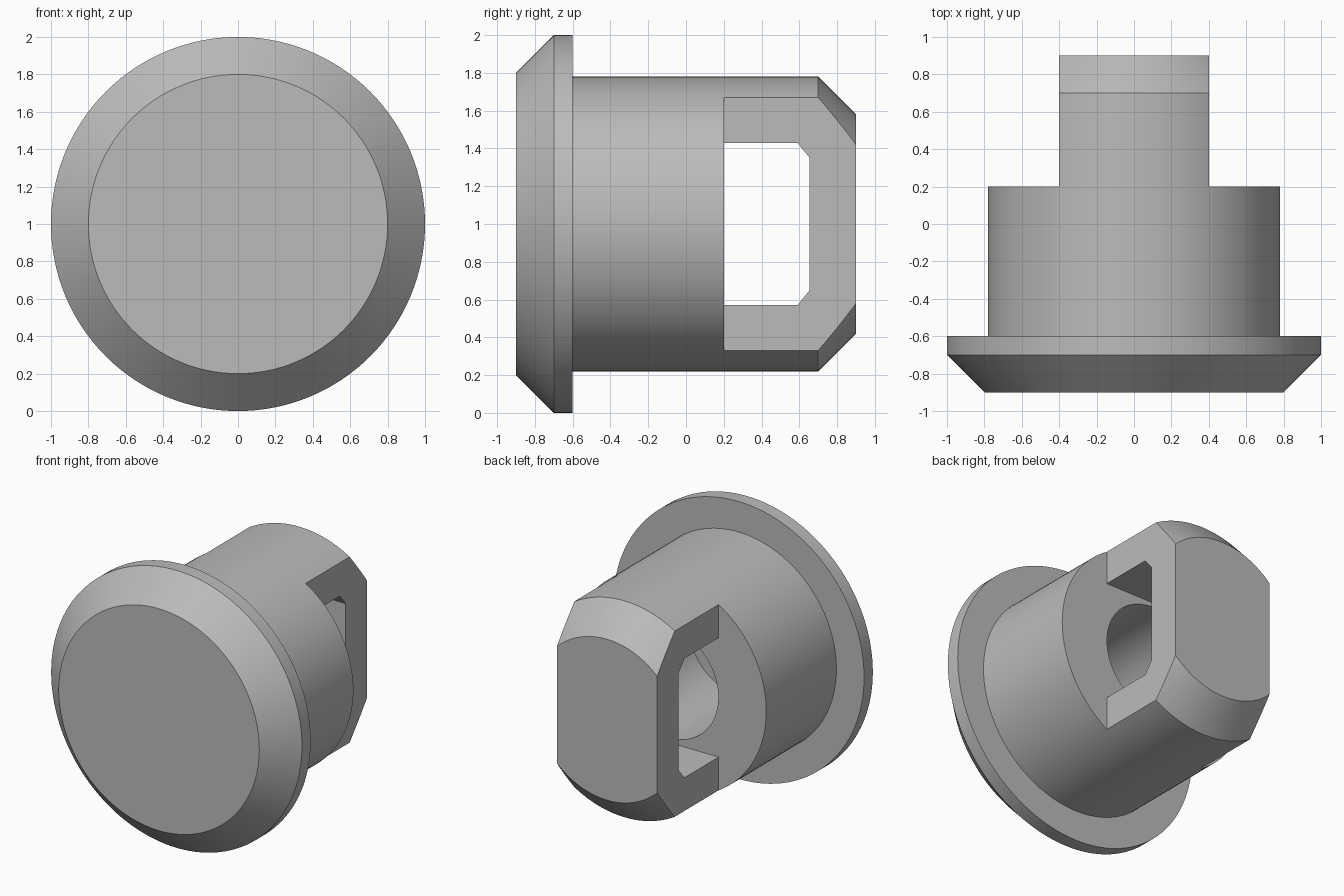
import bpy, bmesh, math

SEGMENTS = 128
AXIS_Z = 1.0

cube = bpy.data.objects.get("Cube")
if cube:
    bpy.data.objects.remove(cube, do_unlink=True)

grey = bpy.data.materials.new("plain_grey")
grey.use_nodes = True
colour = (0.5, 0.5, 0.5, 1)
grey.diffuse_color = colour
grey.node_tree.nodes["Principled BSDF"].inputs["Base Color"].default_value = colour


def finish(name, bm):
    bmesh.ops.recalc_face_normals(bm, faces=bm.faces)
    mesh = bpy.data.meshes.new(name)
    bm.to_mesh(mesh)
    bm.free()
    mesh.materials.append(grey)
    obj = bpy.data.objects.new(name, mesh)
    bpy.context.collection.objects.link(obj)
    return obj


def turned(name, profile):
    """Closed solid turned about the y axis from (radius, y) pairs."""
    bm = bmesh.new()
    rings = []
    for r, y in profile:
        angles = [2 * math.pi * i / SEGMENTS for i in range(SEGMENTS)]
        rings.append([bm.verts.new((r * math.cos(a), y, AXIS_Z + r * math.sin(a)))
                      for a in angles])
    for a, b in zip(rings, rings[1:]):
        for i in range(SEGMENTS):
            j = (i + 1) % SEGMENTS
            bm.faces.new((a[i], a[j], b[j], b[i]))
    bm.faces.new(rings[0])
    bm.faces.new(rings[-1])
    return finish(name, bm)


def prism(name, outline, x0, x1):
    """Solid pushed along x from a (y, height above axis) outline."""
    bm = bmesh.new()
    face = bm.faces.new([bm.verts.new((x0, y, AXIS_Z + h)) for y, h in outline])
    pushed = bmesh.ops.extrude_face_region(bm, geom=[face])
    verts = [v for v in pushed["geom"] if isinstance(v, bmesh.types.BMVert)]
    bmesh.ops.translate(bm, verts=verts, vec=(x1 - x0, 0, 0))
    return finish(name, bm)


# Flanged cap, barrel and chamfered end in one turned piece
plug = turned("flanged_plug", [(0.8, -0.9), (1, -0.7), (1, -0.6),
                               (0.78, -0.6), (0.78, 0.7), (0.58, 0.9)])

# Side flats, clipped-corner window and blind bore
side = [(0.2, -1.2), (1.2, -1.2), (1.2, 1.2), (0.2, 1.2)]
window = [(0.2, -0.43), (0.59, -0.43), (0.655, -0.35),
          (0.655, 0.35), (0.59, 0.43), (0.2, 0.43)]
cutters = [prism("left_flat_cutter", side, 0.4, 1.2),
           prism("right_flat_cutter", side, -1.2, -0.4),
           prism("window_cutter", window, -0.6, 0.6),
           turned("bore_cutter", [(0.398, -0.6), (0.398, 0.3)])]

bpy.ops.object.select_all(action="DESELECT")
bpy.context.view_layer.objects.active = plug
plug.select_set(True)
for cutter in cutters:
    cut = plug.modifiers.new(cutter.name, "BOOLEAN")
    cut.operation = "DIFFERENCE"
    cut.solver = "EXACT"
    cut.object = cutter
    bpy.ops.object.modifier_apply(modifier=cut.name)
for cutter in cutters:
    bpy.data.objects.remove(cutter, do_unlink=True)

bpy.ops.object.shade_smooth_by_angle(angle=math.radians(25))
